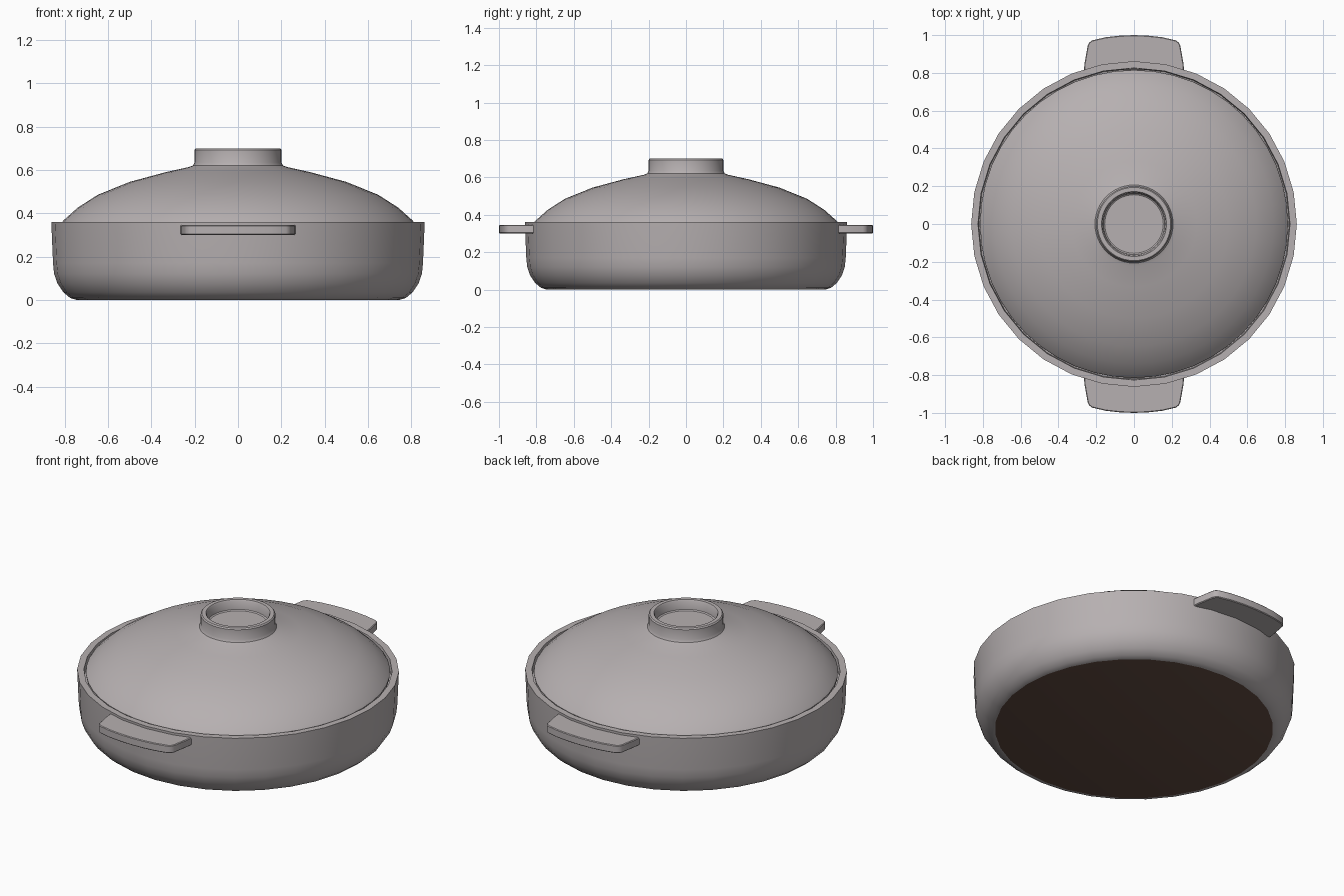
import bpy, bmesh, math

if "Cube" in bpy.data.objects:
    bpy.data.objects.remove(bpy.data.objects["Cube"])


def material(name, rgb):
    m = bpy.data.materials.new(name)
    m.diffuse_color = (*rgb, 1)
    m.use_nodes = True
    m.node_tree.nodes["Principled BSDF"].inputs["Base Color"].default_value = m.diffuse_color
    return m


clay = material("warm grey glaze", (0.47, 0.435, 0.44))
brown = material("bare brown clay", (0.12, 0.07, 0.052))


def finish(name, bm, mats, angle=30):
    bmesh.ops.recalc_face_normals(bm, faces=bm.faces)
    me = bpy.data.meshes.new(name)
    bm.to_mesh(me)
    bm.free()
    ob = bpy.data.objects.new(name, me)
    bpy.context.collection.objects.link(ob)
    for m in mats:
        me.materials.append(m)
    bpy.ops.object.select_all(action='DESELECT')
    ob.select_set(True)
    bpy.context.view_layer.objects.active = ob
    bpy.ops.object.shade_smooth_by_angle(angle=math.radians(angle))
    return ob


def lathe(profile, steps):
    """Spin an (r, z) profile that starts and ends on the axis."""
    bm = bmesh.new()
    rings = []
    for r, z in profile:
        n = 1 if r == 0 else steps
        rings.append([bm.verts.new((r * math.cos(2 * math.pi * i / steps),
                                    r * math.sin(2 * math.pi * i / steps), z))
                      for i in range(n)])
    for a, b in zip(rings, rings[1:]):
        for i in range(steps):
            j = (i + 1) % steps
            loop = [a[i % len(a)], a[j % len(a)], b[j % len(b)], b[i % len(b)]]
            bm.faces.new(list(dict.fromkeys(loop)))
    return bm


# Pot body: hollow bowl with a ledge for the lid, bare clay underneath
pot = lathe([(0, 0), (0.745, 0), (0.775, 0.009), (0.806, 0.035), (0.833, 0.075),
             (0.849, 0.12), (0.854, 0.17), (0.862, 0.36), (0.826, 0.36),
             (0.822, 0.325), (0.77, 0.32), (0.76, 0.14), (0.70, 0.06), (0, 0.05)], 32)
for f in pot.faces:
    if all(v.co.z < 0.001 for v in f.verts):
        f.material_index = 1
finish("pot_body", pot, [clay, brown])

# Domed lid with a hollow ring knob
lid = lathe([(0, 0.30 + 0.27), (0.30, 0.55), (0.60, 0.46), (0.76, 0.335),
             (0.812, 0.335), (0.815, 0.355), (0.806, 0.367), (0.74, 0.426),
             (0.648, 0.485), (0.50, 0.545), (0.333, 0.59), (0.225, 0.614),
             (0.207, 0.621), (0.20, 0.635), (0.20, 0.693), (0.194, 0.70),
             (0.172, 0.70), (0.167, 0.693), (0.162, 0.645), (0.155, 0.64),
             (0, 0.64)], 48)
finish("lid", lid, [clay])

# Two slab handles, front and back
outline = [(0.265, 0.815), (0.262, 0.85), (0.245, 0.945), (0.238, 0.96), (0.222, 0.972)]
outline += [(x, math.sqrt(1 - x * x)) for x in (0.15, 0.075)]
outline = outline + [(0, 1.0)] + [(-x, y) for x, y in reversed(outline)]
for name, s in (("front_handle", -1), ("back_handle", 1)):
    bm = bmesh.new()
    base = bm.faces.new([bm.verts.new((x, s * y, 0.30)) for x, y in outline])
    ext = bmesh.ops.extrude_face_region(bm, geom=[base])
    for v in ext["geom"]:
        if isinstance(v, bmesh.types.BMVert):
            v.co.z = 0.346
    bmesh.ops.recalc_face_normals(bm, faces=bm.faces)
    rim = [e for e in bm.edges if abs(e.verts[0].co.z - e.verts[1].co.z) < 1e-5]
    bmesh.ops.bevel(bm, geom=rim, offset=0.004, segments=1, affect='EDGES')
    finish(name, bm, [clay], 40)
